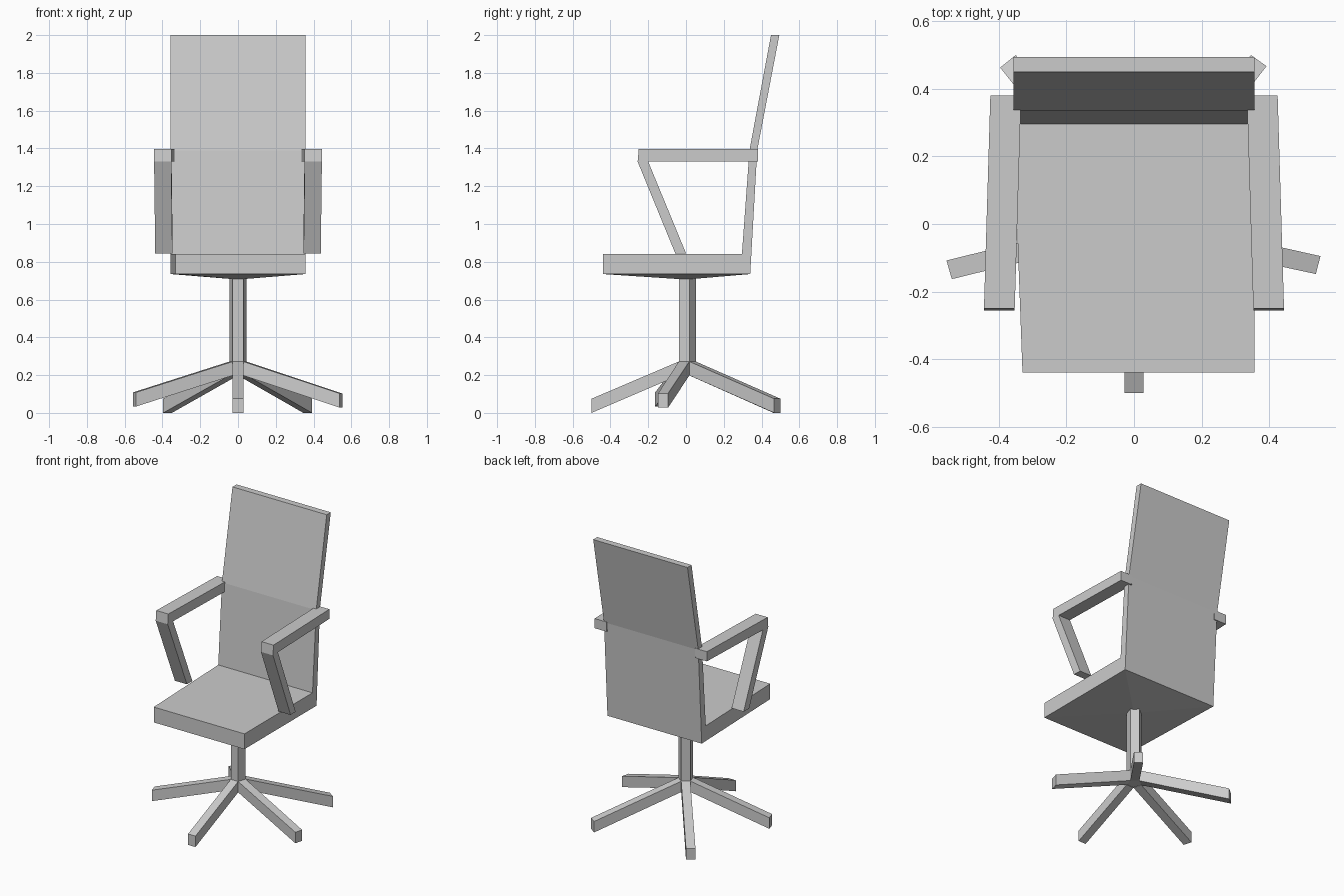
import bpy, bmesh

if "Cube" in bpy.data.objects:
    bpy.data.objects.remove(bpy.data.objects["Cube"])


def loft(name, a, b, poke_edge=None, poke_to=None):
    """Closed solid between two matching loops; optionally poke one side face to a point."""
    bm = bmesh.new()
    va = [bm.verts.new(p) for p in a]
    vb = [bm.verts.new(p) for p in b]
    n = len(a)
    bm.faces.new(va)
    bm.faces.new(vb[::-1])
    sides = [bm.faces.new((va[i], vb[i], vb[(i + 1) % n], va[(i + 1) % n]))
             for i in range(n)]
    if poke_edge is not None:
        center = bmesh.ops.poke(bm, faces=[sides[poke_edge]])["verts"][0]
        center.co = poke_to
    bmesh.ops.recalc_face_normals(bm, faces=bm.faces)
    mesh = bpy.data.meshes.new(name)
    bm.to_mesh(mesh)
    bm.free()
    obj = bpy.data.objects.new(name, mesh)
    bpy.context.collection.objects.link(obj)
    return obj


# Seat and backrest: one bent side profile (y, z), slightly narrower at front left
profile = [(-0.44, 0.735), (0.34, 0.735), (0.377, 1.39), (0.494, 2.0),
           (0.45, 2.0), (0.336, 1.39), (0.296, 0.84), (-0.44, 0.84)]
left = [(-0.33 if y < -0.4 else -0.357, y, z) for y, z in profile]
right = [(0.357, y, z) for y, z in profile]
loft("seat_and_back", left, right, poke_edge=0, poke_to=(0, 0, 0.706))

# Armrests: bent bar whose outer face tapers in towards the back
arm = [(0.381, 1.332), (0.381, 1.398), (-0.25, 1.398), (-0.256, 1.33),
       (-0.057, 0.845), (0.0, 0.845), (-0.2, 1.33)]


def arm_x(y):
    return 0.444 - 0.03 * (y + 0.25)


for side, label in ((-1, "left"), (1, "right")):
    outer = [(side * arm_x(y), y, z) for y, z in arm]
    inner = [(side * (arm_x(y) - 0.091), y, z) for y, z in arm]
    loft(label + "_armrest", inner, outer)

# Five-sided column up to the underside of the seat
hub = [(-0.028, -0.038), (0.028, -0.038), (0.045, 0.018), (0, 0.052), (-0.045, 0.018)]
loft("column", [(x, y, 0.2) for x, y in hub], [(x, y, 0.725) for x, y in hub])

# Legs: each grows from one column side to its foot (two corners, bottom height)
feet = [("front", (-0.028, -0.5), (0.028, -0.5), 0.0),
        ("right", (0.538, -0.148), (0.552, -0.095), 0.028),
        ("back_right", (0.392, 0.467), (0.346, 0.5), 0.0),
        ("back_left", (-0.35, 0.5), (-0.396, 0.463), 0.0),
        ("left", (-0.555, -0.108), (-0.539, -0.163), 0.034)]
for i, (label, p, q, z) in enumerate(feet):
    a, b = hub[i], hub[(i + 1) % 5]
    start = [(*a, 0.198), (*b, 0.198), (*b, 0.272), (*a, 0.272)]
    end = [(*p, z), (*q, z), (*q, z + 0.075), (*p, z + 0.075)]
    loft(label + "_leg", start, end)
